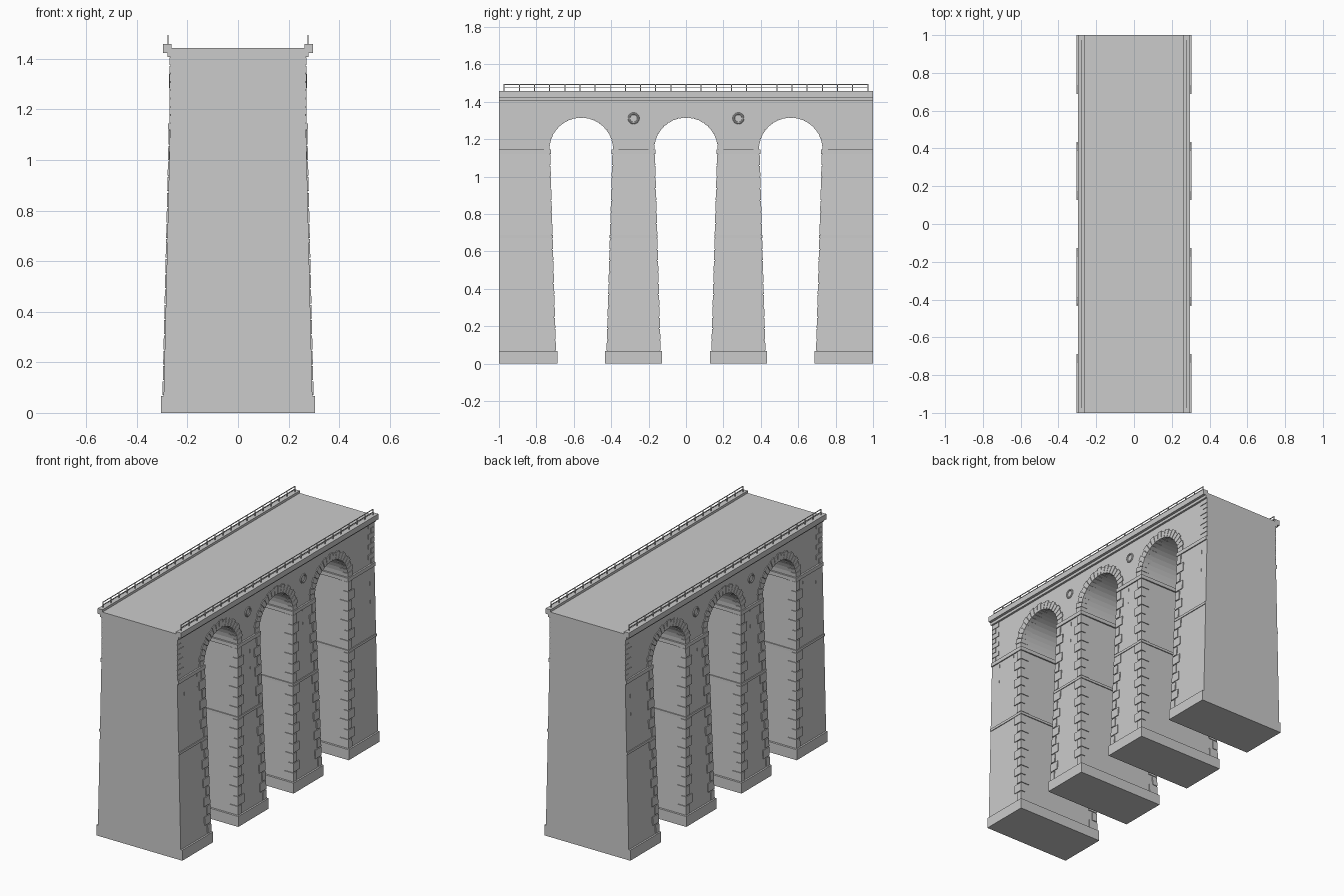
import bpy, bmesh, math
from mathutils import Matrix

if "Cube" in bpy.data.objects:
    bpy.data.objects.remove(bpy.data.objects["Cube"])

ZS, R = 1.145, 0.173              # arch springing height and radius
ARCHES = (-0.56, 0.0, 0.56)
WALL_X, Z0, Z1 = 0.266, 0.067, 1.125


def finish(name, bm):
    bmesh.ops.recalc_face_normals(bm, faces=bm.faces)
    me = bpy.data.meshes.new(name)
    bm.to_mesh(me)
    bm.free()
    ob = bpy.data.objects.new(name, me)
    bpy.context.collection.objects.link(ob)
    return ob


def loft(bm, lower, upper):
    """Closed solid between two matching rings of points."""
    a = [bm.verts.new(p) for p in lower]
    b = [bm.verts.new(p) for p in upper]
    n = len(a)
    bm.faces.new(a[::-1])
    bm.faces.new(b)
    for i in range(n):
        j = (i + 1) % n
        bm.faces.new((a[i], a[j], b[j], b[i]))


def rect(x0, x1, y0, y1, z):
    return [(x0, y0, z), (x1, y0, z), (x1, y1, z), (x0, y1, z)]


def box(bm, x0, x1, y0, y1, z0, z1):
    loft(bm, rect(x0, x1, y0, y1, z0), rect(x0, x1, y0, y1, z1))


def lerp(a, b, z):
    return a + (b - a) * (z - Z0) / (Z1 - Z0)


def pier_x(z):
    return lerp(0.294, 0.269, z)


# each pier: y edges at its base and at its top
PIERS = []
for c in (-0.28, 0.28):
    PIERS.append((c - 0.14, c + 0.14, c - 0.109, c + 0.109))
PIERS.append((-1.0, -0.70, -1.0, -0.731))
PIERS.append((0.70, 1.0, 0.731, 1.0))


def grow(y, side, d):
    """Push a pier edge outward unless it is the flush end of the bridge."""
    return y if abs(y) > 0.999 else y + side * d


piers, plinths, bands, quoins = [bmesh.new() for _ in range(4)]
for y0b, y1b, y0t, y1t in PIERS:
    edges = lambda z: (lerp(y0b, y0t, z), lerp(y1b, y1t, z))
    # battered pier shaft and its plinth
    xb, xt = pier_x(Z0), pier_x(Z1)
    loft(piers, rect(-xb, xb, y0b, y1b, Z0), rect(-xt, xt, y0t, y1t, Z1))
    box(plinths, -0.305, 0.305, grow(y0b, -1, 0.013), grow(y1b, 1, 0.013), 0, Z0)
    # mid string course and impost
    for z0, z1, d in ((0.672, 0.688, 0.006), (Z1 - 0.004, ZS, 0.009)):
        e0, e1 = edges(z0)
        x = pier_x(z0) + d * 0.8
        box(bands, -x, x, grow(e0, -1, d), grow(e1, 1, d), z0, z1)
    # alternating corner stones on the arch-side corners
    for lo, hi, n in ((Z0, 0.672, 10), (0.688, Z1 - 0.004, 7)):
        h = (hi - lo) / n
        for i in range(n):
            za, zb = lo + i * h + 0.003, lo + (i + 1) * h - 0.003
            ly, lx = (0.062, 0.035) if i % 2 else (0.036, 0.062)
            for side in (-1, 1):
                if abs((y0b, y1b)[side > 0]) > 0.999:
                    continue
                for sx in (-1, 1):
                    rings = []
                    for z in (za, zb):
                        ye = edges(z)[side > 0] + side * 0.005
                        xe = sx * (pier_x(z) + 0.005)
                        rings.append(rect(xe, xe - sx * lx, ye, ye - side * ly, z))
                    loft(quoins, *rings)
finish("piers", piers)
finish("pier_plinths", plinths)
finish("string_courses", bands)
finish("pier_corner_stones", quoins)

# spandrel wall with three round arches, extruded across the width
outline = [(-1, 1.443), (-1, Z1)]
for c in ARCHES:
    outline.append((c - R, Z1))
    for i in range(21):
        a = math.pi * (1 - i / 20)
        outline.append((c + R * math.cos(a), ZS + R * math.sin(a)))
    outline.append((c + R, Z1))
outline += [(1, Z1), (1, 1.443)]
bm = bmesh.new()
loft(bm, [(-WALL_X, y, z) for y, z in outline], [(WALL_X, y, z) for y, z in outline])
finish("arched_wall", bm)

# arch ring stones and upper end corner stones on both faces
ring, ends, cornice, rail, stains = [bmesh.new() for _ in range(5)]
N = 19
for sx in (-1, 1):
    for c in ARCHES:
        for i in range(N):
            a0 = math.pi * (i + 0.05) / N
            a1 = math.pi * (i + 0.95) / N
            ro = 0.222 if i % 2 else 0.214
            quad = [(r, a) for r, a in ((R - 0.003, a0), (ro, a0), (ro, a1), (R - 0.003, a1))]
            pts = [(c + r * math.cos(a), ZS + r * math.sin(a)) for r, a in quad]
            xi = WALL_X - (0.05 if i % 2 else 0.03)
            loft(ring, [(sx * xi, y, z) for y, z in pts],
                 [(sx * (WALL_X + 0.005), y, z) for y, z in pts])
    for sy in (-1, 1):
        for i in range(8):
            h = (1.407 - ZS) / 8
            w = 0.062 if i % 2 else 0.036
            box(ends, sx * 0.25, sx * (WALL_X + 0.004), sy, sy * (1 - w),
                ZS + i * h + 0.002, ZS + (i + 1) * h - 0.002)
    # stepped cornice and parapet kerb
    for xo, za, zb in ((0.279, 1.407, 1.424), (0.296, 1.424, 1.458)):
        box(cornice, sx * 0.262, sx * xo, -1, 1, za, zb)
    # iron railing
    for i in range(25):
        y = -0.972 + i * 0.081
        box(rail, sx * 0.274, sx * 0.279, y - 0.0025, y + 0.0025, 1.455, 1.494)
    for z in (1.476, 1.494):
        box(rail, sx * 0.2745, sx * 0.2785, -0.975, 0.975, z - 0.003, z + 0.001)
    # narrow drain streaks below the impost
    for y, zb in ((-0.93, 0.95), (-0.80, 1.03), (-0.265, 0.92), (0.27, 1.0), (0.95, 0.85)):
        x0, x1 = pier_x(zb), pier_x(Z1)
        loft(stains, rect(sx * (x0 - 0.003), sx * (x0 + 0.0005), y - 0.001, y + 0.001, zb),
             rect(sx * (x1 - 0.003), sx * (x1 + 0.001), y - 0.004, y + 0.004, Z1))
    # round wall ties over the middle piers
    for y in (-0.28, 0.28):
        bpy.ops.mesh.primitive_torus_add(
            major_radius=0.025, minor_radius=0.006, major_segments=24, minor_segments=8,
            location=(sx * (WALL_X + 0.001), y, 1.312), rotation=(0, math.pi / 2, 0))
        bpy.context.object.name = "round_wall_ornament"
        bpy.ops.object.shade_smooth_by_angle()
finish("arch_ring_stones", ring)
finish("end_corner_stones", ends)
finish("cornice", cornice)
finish("railing", rail)
finish("drain_streaks", stains)
